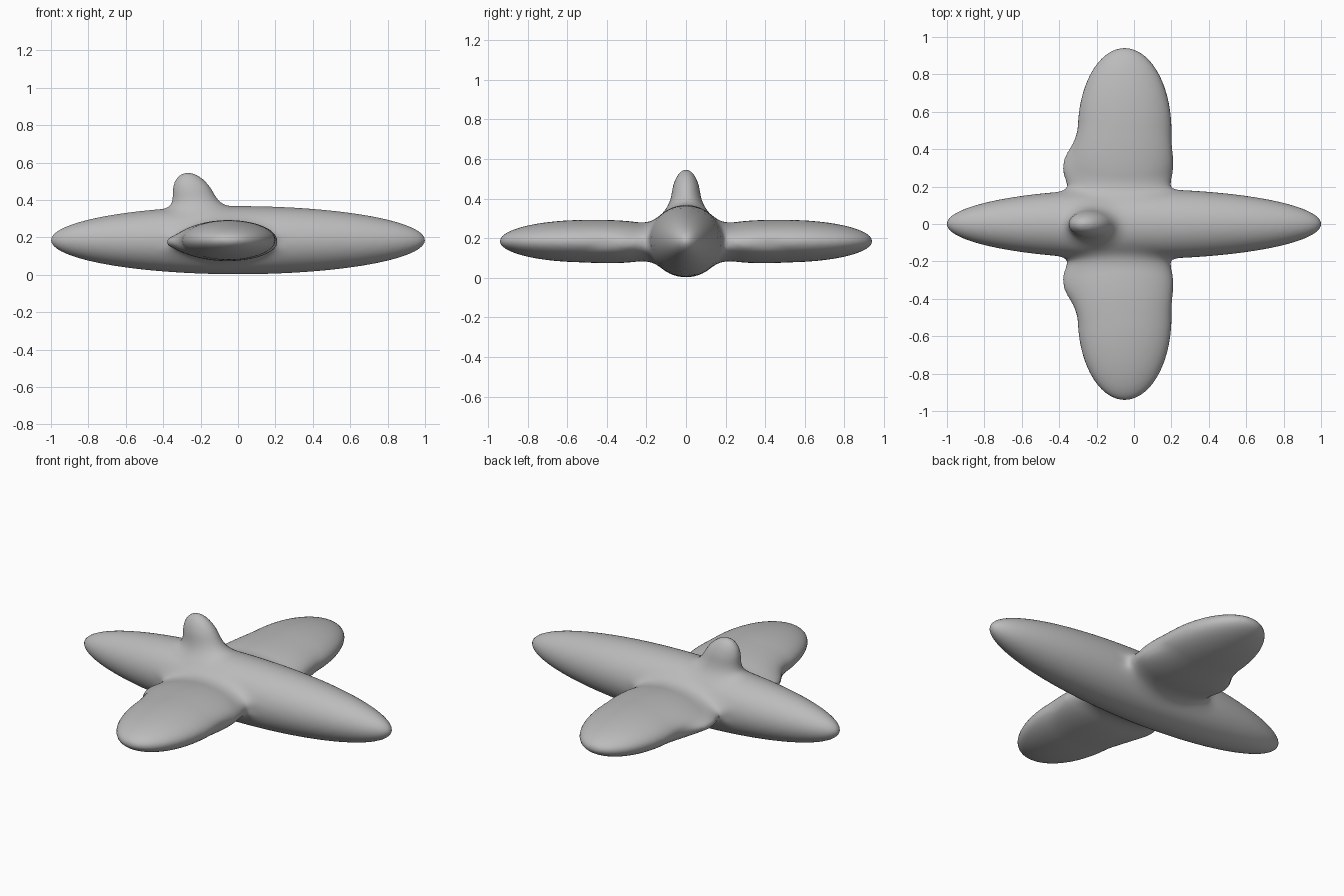
import bpy
from math import radians
from mathutils import Vector, Matrix

cube = bpy.data.objects.get("Cube")
if cube:
    bpy.data.objects.remove(cube, do_unlink=True)

BLEND = 0.08
MID = 0.185

# Ellipsoid parts: centre, half sizes, tilt about y, mirrored to both sides
PARTS = {
    "fuselage": ((0, 0, MID), (1.0, 0.187, 0.182), 0, False),
    "wing": ((-0.05, 0.5, MID), (0.25, 0.44, 0.107), 0, True),
    "wing_root": ((-0.09, 0.3, MID - 0.01), (0.29, 0.2, 0.07), 0, True),
    "fin": ((-0.225, 0, 0.38), (0.11, 0.075, 0.175), -25, False),
}


def frame(centre, tilt):
    return Matrix.Translation(centre) @ Matrix.Rotation(radians(tilt), 4, "Y")


FIELDS = [(frame(c, t).inverted(), Vector(r)) for c, r, t, _ in PARTS.values()]


def ellipsoid_distance(p, inverse, r):
    q = inverse @ p
    a = Vector((q.x / r.x, q.y / r.y, q.z / r.z))
    b = Vector((a.x / r.x, a.y / r.y, a.z / r.z))
    return a.length * (a.length - 1) / max(b.length, 1e-6)


def blended_distance(p):
    """Distance to all parts, melted together with a soft minimum."""
    p = Vector((p.x, abs(p.y), p.z))
    result = None
    for inverse, r in FIELDS:
        d = ellipsoid_distance(p, inverse, r)
        if result is None:
            result = d
        else:
            h = max(BLEND - abs(result - d), 0)
            result = min(result, d) - h * h / (4 * BLEND)
    return result


def gradient(p, e=0.001):
    axes = [Vector(v) for v in ((e, 0, 0), (0, e, 0), (0, 0, e))]
    return Vector([blended_distance(p + a) - blended_distance(p - a)
                   for a in axes]) / (2 * e)


# Rough solid parts
pieces = []
for name, (centre, radii, tilt, mirrored) in PARTS.items():
    for side in ((1, -1) if mirrored else (1,)):
        bpy.ops.mesh.primitive_uv_sphere_add(segments=48, ring_count=32, radius=1)
        piece = bpy.context.object
        piece.name = name
        place = frame((centre[0], centre[1] * side, centre[2]), tilt)
        piece.data.transform(place @ Matrix.Diagonal((*radii, 1)))
        pieces.append(piece)

# Fuse them into one skin
bpy.ops.object.select_all(action="DESELECT")
for piece in pieces:
    piece.select_set(True)
bpy.context.view_layer.objects.active = pieces[0]
bpy.ops.object.join()
body = bpy.context.object
body.name = "aircraft_body"
body.data.name = "aircraft_body"
remesh = body.modifiers.new("fuse", "REMESH")
remesh.mode = "VOXEL"
remesh.voxel_size = 0.016
bpy.ops.object.modifier_apply(modifier=remesh.name)

# Settle the skin onto the blended shape, relaxing between passes
for step in range(4):
    for v in body.data.vertices:
        g = gradient(v.co)
        v.co -= g * (blended_distance(v.co) / max(g.length_squared, 0.2))
    if step < 2:
        relax = body.modifiers.new("relax", "SMOOTH")
        relax.factor = 0.5
        relax.iterations = 3
        bpy.ops.object.modifier_apply(modifier=relax.name)

# Plain grey finish
grey = bpy.data.materials.new("plain_grey")
grey.use_nodes = True
colour = (0.5, 0.5, 0.5, 1)
grey.diffuse_color = colour
grey.node_tree.nodes["Principled BSDF"].inputs["Base Color"].default_value = colour
body.data.materials.clear()
body.data.materials.append(grey)
bpy.ops.object.shade_smooth()
